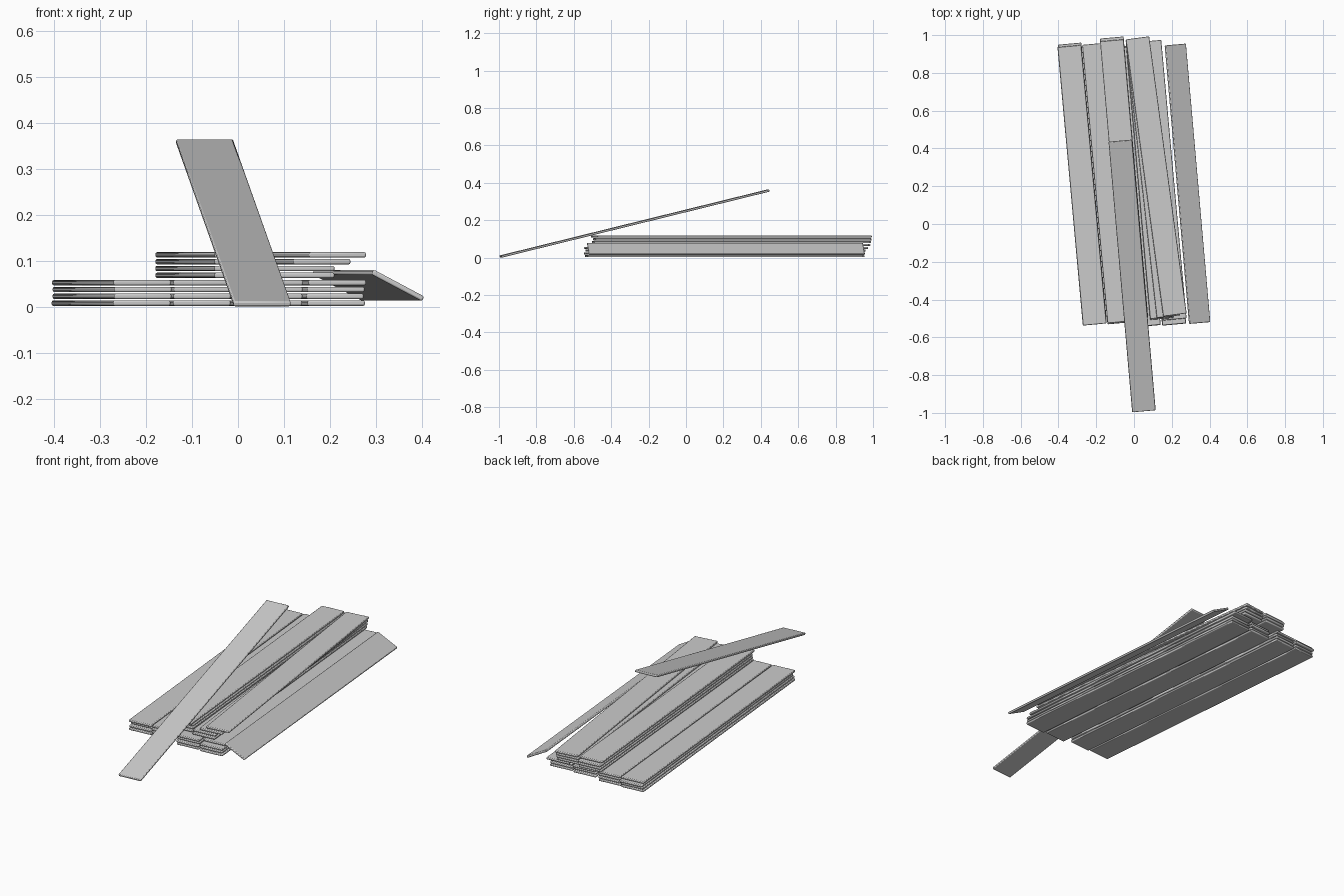
import bpy, random
from math import radians

if "Cube" in bpy.data.objects:
    bpy.data.objects.remove(bpy.data.objects["Cube"])

random.seed(4)
LENGTH, WIDTH, THICK = 1.48, 0.125, 0.0115
PITCH = 0.0148  # height step between layers


def plank(name, x, y, z, yaw, tilt=0.0, roll=0.0):
    """One board with softly rounded edges; angles in degrees."""
    bpy.ops.mesh.primitive_cube_add(size=1, location=(x, y, z))
    ob = bpy.context.object
    ob.name = name
    ob.scale = (WIDTH, LENGTH, THICK)
    bpy.ops.object.transform_apply(location=False, rotation=False, scale=True)
    ob.rotation_euler = (radians(tilt), radians(roll), radians(yaw))
    bev = ob.modifiers.new("rounded_edges", 'BEVEL')
    bev.width = 0.0035
    bev.segments = 2
    bpy.ops.object.shade_smooth_by_angle(angle=radians(40))
    return ob


# Base stack: four boards side by side, four layers high
base_columns = [(-0.275, 0.213), (-0.145, 0.217), (0.012, 0.203), (0.145, 0.200)]
for layer in range(4):
    z = 0.0075 + layer * PITCH
    for col, (x, y) in enumerate(base_columns):
        dx = random.uniform(-0.002, 0.002)
        dy = random.uniform(-0.008, 0.008)
        if layer == 3:  # top layer is visibly shifted at both sides
            dx = 0.004 if col == 3 else 0
            dy = (-0.008, 0, -0.005, 0.032)[col]
        plank(f"base_board_{layer}_{col}", x + dx, y + dy, z, 5.2)

# Upper stack, left column
for layer, y in enumerate((0.243, 0.248, 0.25, 0.235)):
    plank(f"upper_left_board_{layer}", -0.053, y, 0.068 + layer * PITCH, 5.0)

# Upper stack, right column fans out towards the top
fan = [(0.083, 0.235, 5.0), (0.083, 0.24, 5.0), (0.100, 0.245, 6.4), (0.1175, 0.252, 7.7)]
for layer, (x, y, yaw) in enumerate(fan):
    plank(f"upper_right_board_{layer}", x, y, 0.068 + layer * PITCH, yaw)

# Board slipped off the right side, resting on its edge
plank("slipped_board", 0.283, 0.213, 0.046, 5.0, roll=28)

# Board leaning on the front of the pile
plank("leaning_board", -0.01, -0.275, 0.182, 5.0, tilt=13.8)
